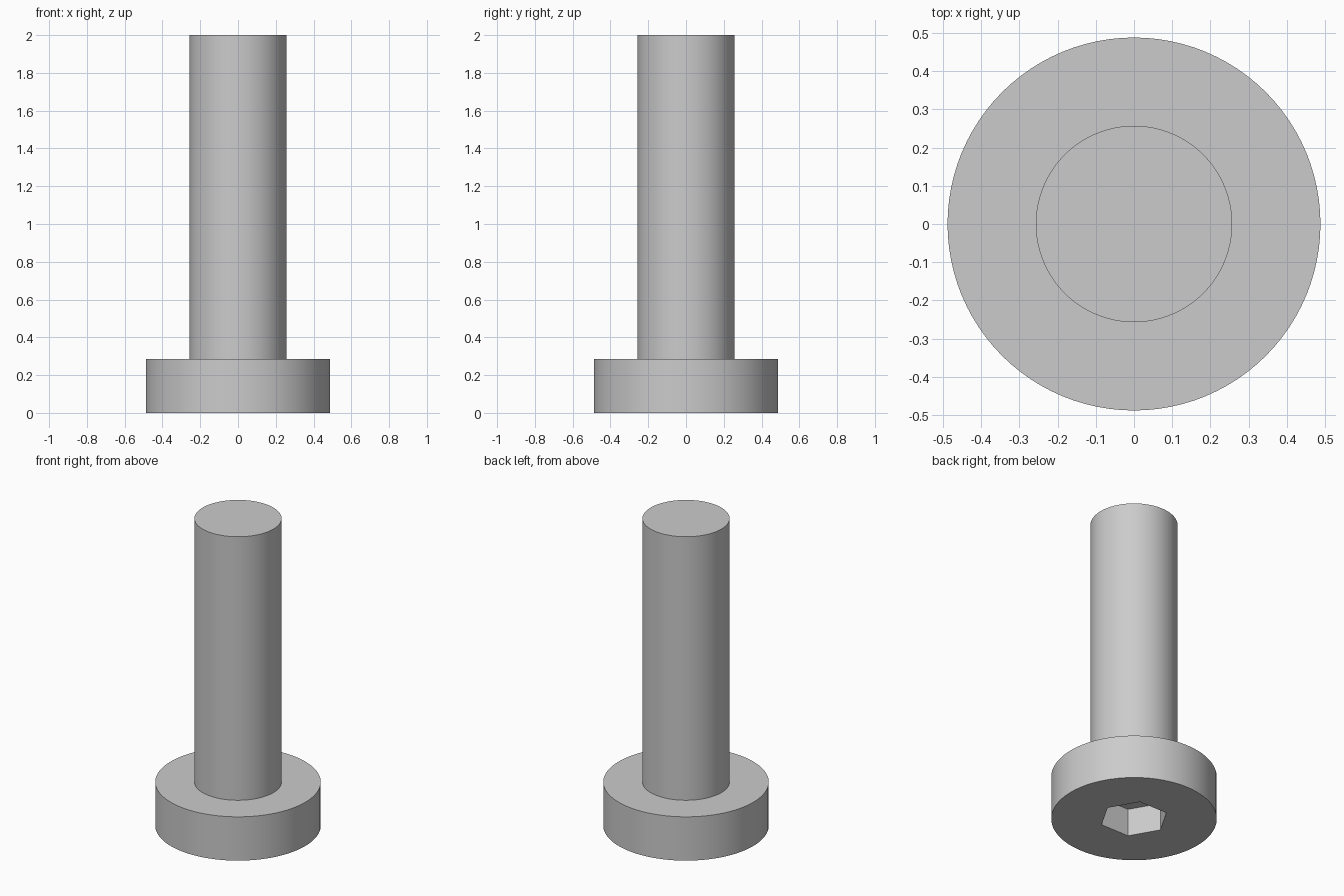
import bpy
import math

if "Cube" in bpy.data.objects:
    bpy.data.objects.remove(bpy.data.objects["Cube"], do_unlink=True)

HEAD_R, HEAD_H = 0.488, 0.285
SHANK_R, TOP = 0.257, 2.0
SOCKET_R, SOCKET_DEPTH = 0.203, 0.18

steel = bpy.data.materials.new("grey steel")
steel.use_nodes = True
colour = (0.6, 0.6, 0.6, 1.0)
steel.diffuse_color = colour
steel.node_tree.nodes["Principled BSDF"].inputs["Base Color"].default_value = colour


def cylinder(name, sides, radius, bottom, top):
    """Upright prism between two heights."""
    bpy.ops.mesh.primitive_cylinder_add(
        vertices=sides, radius=radius, depth=top - bottom,
        location=(0, 0, (bottom + top) / 2))
    obj = bpy.context.object
    obj.name = obj.data.name = name
    obj.data.materials.append(steel)
    return obj


# Wide flat head and plain round shank
head = cylinder("screw_head", 96, HEAD_R, 0, HEAD_H)
shank = cylinder("screw_shank", 96, SHANK_R, HEAD_H, TOP)

# Hexagonal socket in the underside, with corners on the x axis
cutter = cylinder("socket_cutter", 6, SOCKET_R, -0.1, SOCKET_DEPTH)
cutter.rotation_euler.z = math.radians(30)
cutter.hide_render = True
cut = head.modifiers.new("hex_socket", "BOOLEAN")
cut.operation = "DIFFERENCE"
cut.solver = "EXACT"
cut.object = cutter
bpy.context.view_layer.objects.active = head
bpy.ops.object.modifier_apply(modifier=cut.name)
bpy.data.objects.remove(cutter, do_unlink=True)

# Smooth sides, sharp rims
for obj in (head, shank):
    bpy.ops.object.select_all(action="DESELECT")
    obj.select_set(True)
    bpy.context.view_layer.objects.active = obj
    bpy.ops.object.shade_smooth_by_angle(angle=math.radians(30))
